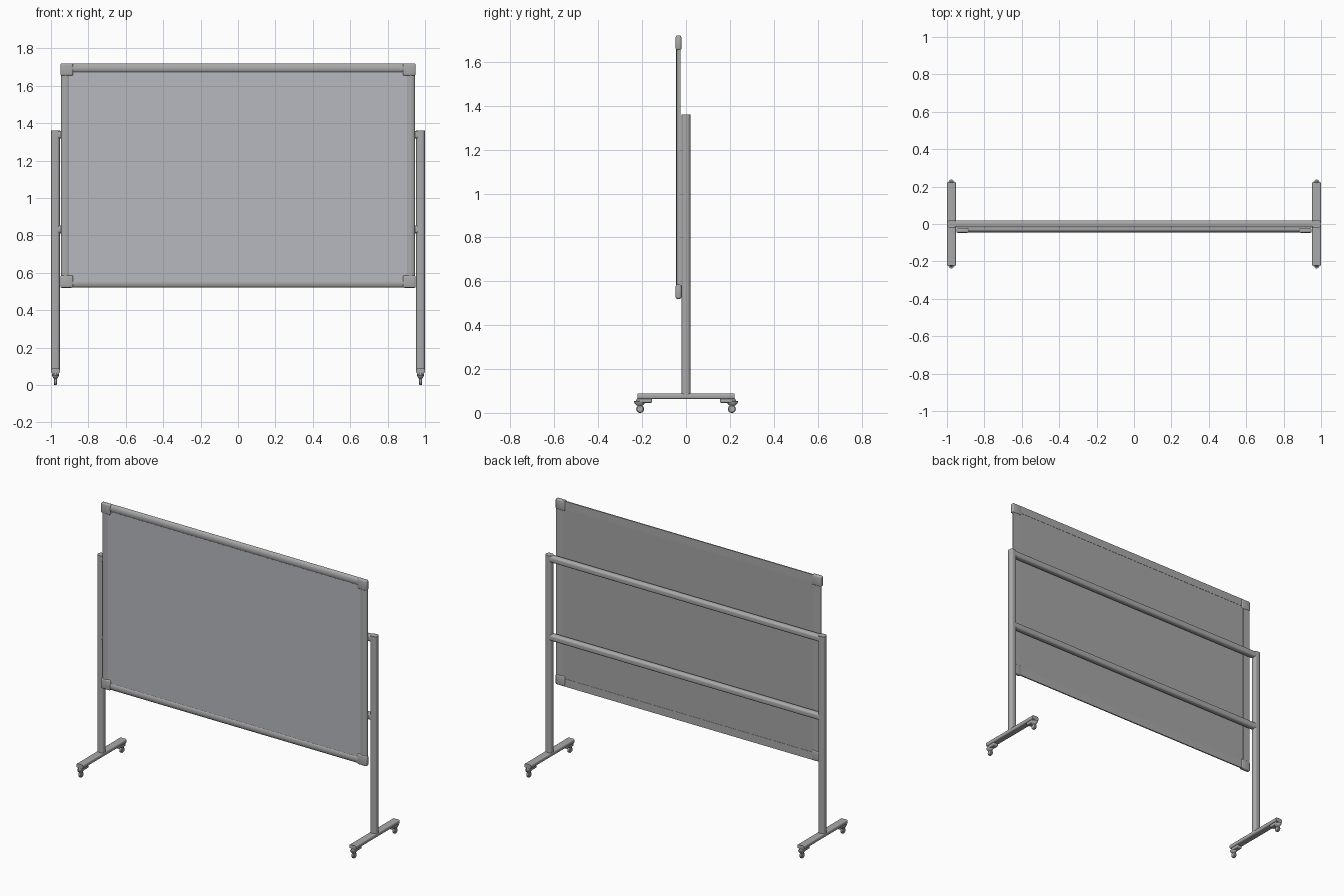
import bpy, bmesh, math
from mathutils import Vector

if "Cube" in bpy.data.objects:
    bpy.data.objects.remove(bpy.data.objects["Cube"])


def material(name, r, g, b):
    m = bpy.data.materials.new(name)
    m.diffuse_color = (r, g, b, 1)
    m.use_nodes = True
    m.node_tree.nodes["Principled BSDF"].inputs["Base Color"].default_value = m.diffuse_color
    return m


METAL = material("grey metal", 0.40, 0.40, 0.40)
BOARD = material("board surface", 0.47, 0.48, 0.52)
BACK = material("board backing", 0.38, 0.38, 0.38)


def finish(name, bm, mat, angle=35):
    bmesh.ops.recalc_face_normals(bm, faces=bm.faces)
    me = bpy.data.meshes.new(name)
    bm.to_mesh(me)
    bm.free()
    ob = bpy.data.objects.new(name, me)
    bpy.context.collection.objects.link(ob)
    me.materials.append(mat)
    bpy.ops.object.select_all(action='DESELECT')
    ob.select_set(True)
    bpy.context.view_layer.objects.active = ob
    bpy.ops.object.shade_smooth_by_angle(angle=math.radians(angle))
    return ob


def rounded(w, h, r, n=6):
    """Rounded rectangle outline centred on the origin."""
    pts = []
    for k, (sx, sy) in enumerate([(1, 1), (-1, 1), (-1, -1), (1, -1)]):
        for i in range(n + 1):
            a = math.pi / 2 * (k + i / n)
            pts.append((sx * (w / 2 - r) + r * math.cos(a), sy * (h / 2 - r) + r * math.sin(a)))
    return pts


def half_round(w, d, n=12):
    """Flat back, bulging front (towards -y); first value across, second depth."""
    lip = d * 0.25
    pts = [(w / 2, d / 2), (-w / 2, d / 2)]
    for i in range(n + 1):
        a = math.pi * (1 - i / n)
        pts.append((w / 2 * math.cos(a), d / 2 - lip - (d - lip) * math.sin(a)))
    return pts


def beam(name, profile, start, end, u, v, mat=METAL):
    """Sweep an outline spanned by axes u and v straight from start to end."""
    bm = bmesh.new()
    u, v = Vector(u), Vector(v)
    rings = [[bm.verts.new(Vector(c) + u * a + v * b) for a, b in profile] for c in (start, end)]
    n = len(profile)
    for i in range(n):
        j = (i + 1) % n
        bm.faces.new((rings[0][i], rings[0][j], rings[1][j], rings[1][i]))
    bm.faces.new(rings[0])
    bm.faces.new(rings[1])
    return finish(name, bm, mat)


def box(name, lo, hi, mat=METAL, bevel=0):
    bm = bmesh.new()
    bmesh.ops.create_cube(bm, size=1)
    for p in bm.verts:
        p.co = Vector([(lo[i] + hi[i]) / 2 + p.co[i] * (hi[i] - lo[i]) for i in range(3)])
    if bevel:
        bmesh.ops.bevel(bm, geom=bm.edges[:], offset=bevel, segments=3, profile=0.5, affect='EDGES')
    return finish(name, bm, mat)


def lathe(name, profile, centre, squash=1.0, axis='Z', n=24):
    """Revolve (radius, height) points about z or x; squash narrows it in x."""
    bm = bmesh.new()
    rings = []
    for r, h in profile:
        ring = []
        for i in range(n):
            a = 2 * math.pi * i / n
            c, s = r * math.cos(a), r * math.sin(a)
            p = (c * squash, s, h) if axis == 'Z' else (h, c, s)
            ring.append(bm.verts.new(Vector(centre) + Vector(p)))
        rings.append(ring)
    for a, b in zip(rings, rings[1:]):
        for i in range(n):
            j = (i + 1) % n
            bm.faces.new((a[i], a[j], b[j], b[i]))
    bm.faces.new(rings[0])
    bm.faces.new(rings[-1])
    return finish(name, bm, METAL)


X, Y, Z = (1, 0, 0), (0, 1, 0), (0, 0, 1)

# Writing panel: front sheet and backing
box("writing_surface", (-0.91, -0.039, 0.56), (0.91, -0.034, 1.68), BOARD)
box("panel_backing", (-0.91, -0.034, 0.56), (0.91, -0.026, 1.68), BACK)

# Half-round frame around the panel
trim = half_round(0.05, 0.02)
for name, z in (("top_frame", 1.694), ("bottom_frame", 0.546)):
    beam(name, trim, (-0.9, -0.0345, z), (0.9, -0.0345, z), Z, Y)
for name, x in (("left_frame", -0.922), ("right_frame", 0.922)):
    beam(name, trim, (x, -0.0345, 0.56), (x, -0.0345, 1.68), X, Y)

# Corner caps
for sx, side in ((-1, "left"), (1, "right")):
    for z0, z1, level in ((0.52, 0.586, "bottom"), (1.654, 1.72, "top")):
        xs = sorted((sx * 0.95, sx * 0.882))
        box(f"{level}_{side}_corner", (xs[0], -0.047, z0), (xs[1], -0.021, z1), bevel=0.008)

# Cross rails behind the panel
for name, z in (("upper_rail", 1.338), ("lower_rail", 0.832)):
    beam(name, rounded(0.04, 0.042, 0.014), (-0.965, 0, z), (0.965, 0, z), Y, Z)

# Posts, feet and casters on both sides
for sx, side in ((-1, "left"), (1, "right")):
    x = sx * 0.976
    beam(f"{side}_post", rounded(0.046, 0.04, 0.015), (x, 0, 0.08), (x, 0, 1.36), X, Y)
    beam(f"{side}_foot", rounded(0.048, 0.025, 0.008), (x, -0.222, 0.0755), (x, 0.222, 0.0755), X, Z)
    for sy, end in ((-1, "front"), (1, "back")):
        y = sy * 0.211
        ys = sorted((sy * 0.155, sy * 0.215))
        box(f"{side}_{end}_caster_plate", (x - 0.018, ys[0], 0.046), (x + 0.018, ys[1], 0.065), bevel=0.005)
        lathe(f"{side}_{end}_caster_hood",
              [(0.012, 0.065), (0.018, 0.054), (0.027, 0.053), (0.025, 0.047), (0.018, 0.038), (0.010, 0.032)],
              (x, y, 0), squash=0.68)
        lathe(f"{side}_{end}_caster_wheel",
              [(0.014, -0.009), (0.018, -0.005), (0.018, 0.005), (0.014, 0.009)],
              (x, sy * 0.209, 0.018), axis='X')
        box(f"{side}_{end}_caster_stem", (x - 0.006, y - 0.009, 0.02), (x + 0.006, y + 0.009, 0.04))
